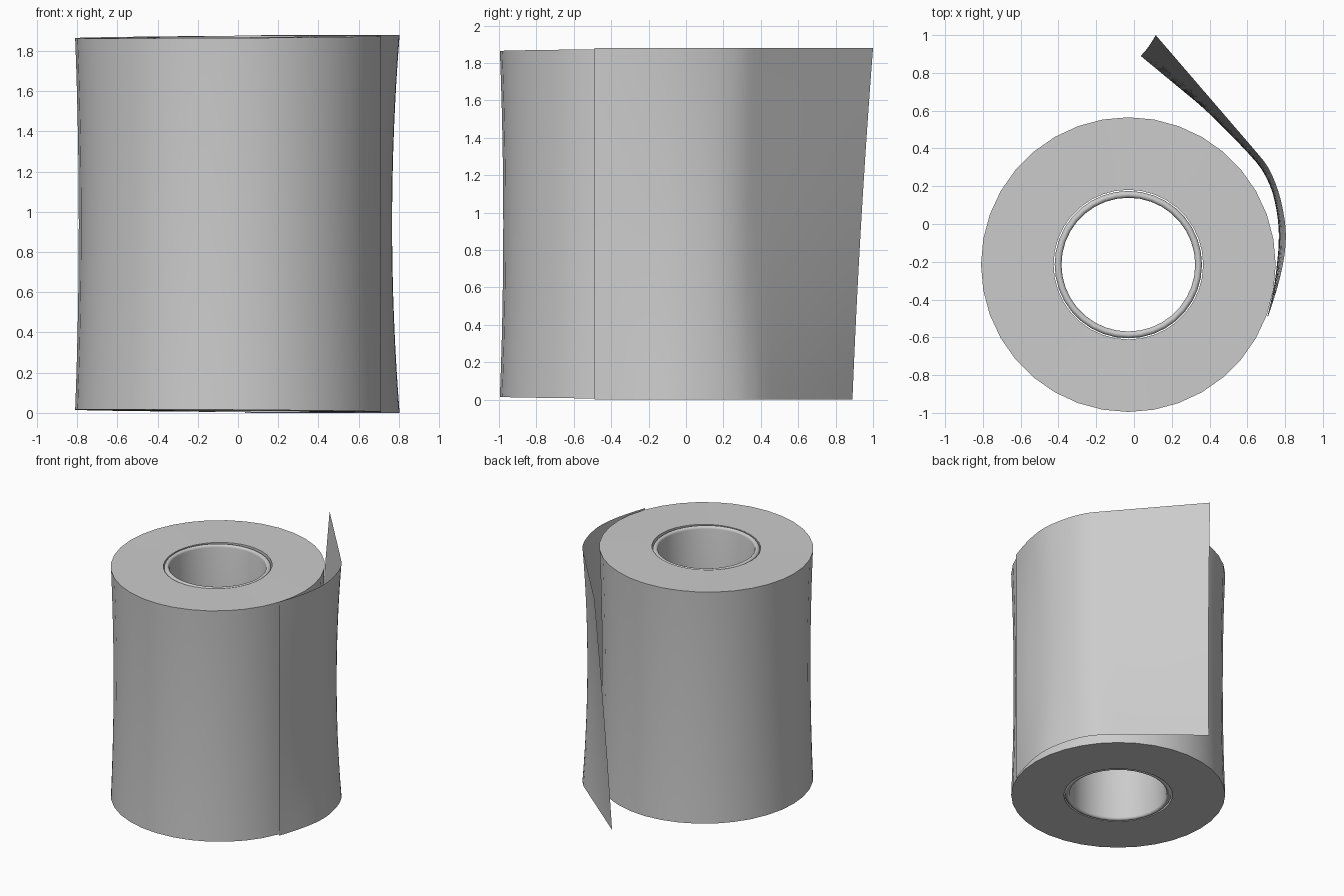
import bpy, math

if "Cube" in bpy.data.objects:
    bpy.data.objects.remove(bpy.data.objects["Cube"])

H = 1.88                    # overall height
CX, CY = -0.03, -0.215      # roll axis
SEG = 36


def finish(name, verts, faces):
    mesh = bpy.data.meshes.new(name)
    mesh.from_pydata(verts, [], faces)
    mesh.update()
    obj = bpy.data.objects.new(name, mesh)
    bpy.context.collection.objects.link(obj)
    bpy.context.view_layer.objects.active = obj
    obj.select_set(True)
    bpy.ops.object.shade_smooth_by_angle(angle=math.radians(35))
    obj.select_set(False)
    return obj


def lathe(name, profile, skew):
    """Revolve a closed (radius, z) profile; ends are inset slightly unevenly."""
    n, verts, faces = len(profile), [], []
    for i in range(SEG):
        a = 2 * math.pi * i / SEG
        inset = 0.01 + skew * math.cos(a - math.radians(225))
        for r, z in profile:
            zz = inset + z / H * (H - 2 * inset)
            verts.append((CX + r * math.cos(a), CY + r * math.sin(a), zz))
    for i in range(SEG):
        j = (i + 1) % SEG
        for k in range(n):
            m = (k + 1) % n
            faces.append((i * n + k, j * n + k, j * n + m, i * n + m))
    return finish(name, verts, faces)


# Paper roll with a slight waist
outer = []
for k in range(13):
    t = k / 12
    outer.append((0.762 + 0.018 * (2 * t - 1) ** 2, H * t))
lathe("paper_roll", [(0.396, 0)] + outer + [(0.396, H)], 0.008)

# Cardboard core tube with rounded rims
mid, half = 0.372, 0.018
core = []
for z, start in ((half, 180), (H - half, 0)):
    for k in range(7):
        a = math.radians(start + 30 * k)
        core.append((mid + half * math.cos(a), z + half * math.sin(a)))
lathe("core_tube", core, 0.0)

# Loose sheet: plan paths at the flared edges and at mid height
edge_path = [(0.71, -0.49), (0.755, -0.35), (0.787, -0.22), (0.803, -0.1), (0.798, 0.02),
             (0.765, 0.17), (0.71, 0.3), (0.64, 0.39)]
mid_path = [(0.706, -0.49), (0.738, -0.35), (0.756, -0.22), (0.766, -0.1), (0.762, 0.02),
            (0.732, 0.17), (0.675, 0.29), (0.60, 0.38)]
ROWS, TAIL = 16, 8


def spline(path, s):
    """Catmull-Rom point at parameter s along path."""
    i = min(int(s), len(path) - 2)
    t = s - i
    p = [path[max(0, min(len(path) - 1, i + d))] for d in (-1, 0, 1, 2)]
    return [0.5 * (2 * b + (c - a) * t + (2 * a - 5 * b + 4 * c - d) * t * t
                   + (3 * b - a - 3 * c + d) * t ** 3) for a, b, c, d in zip(*p)]


verts, faces = [], []
for r in range(ROWS + 1):
    t = r / ROWS
    w = (2 * t - 1) ** 2
    path = [(m[0] + (e[0] - m[0]) * w, m[1] + (e[1] - m[1]) * w)
            for e, m in zip(edge_path, mid_path)]
    row = [spline(path, k / 3) for k in range(3 * (len(path) - 1) + 1)]
    end = (0.035 + 0.08 * t, 0.89 + 0.075 * t + 0.035 * t * t)
    x0, y0 = row[-1]
    for k in range(1, TAIL + 1):
        f = k / TAIL
        row.append((x0 + (end[0] - x0) * f, y0 + (end[1] - y0) * f))
    verts += [(x, y, H * t) for x, y in row]
    n = len(row)
for r in range(ROWS):
    for k in range(n - 1):
        a = r * n + k
        faces.append((a, a + 1, a + n + 1, a + n))
finish("loose_sheet", verts, faces)
